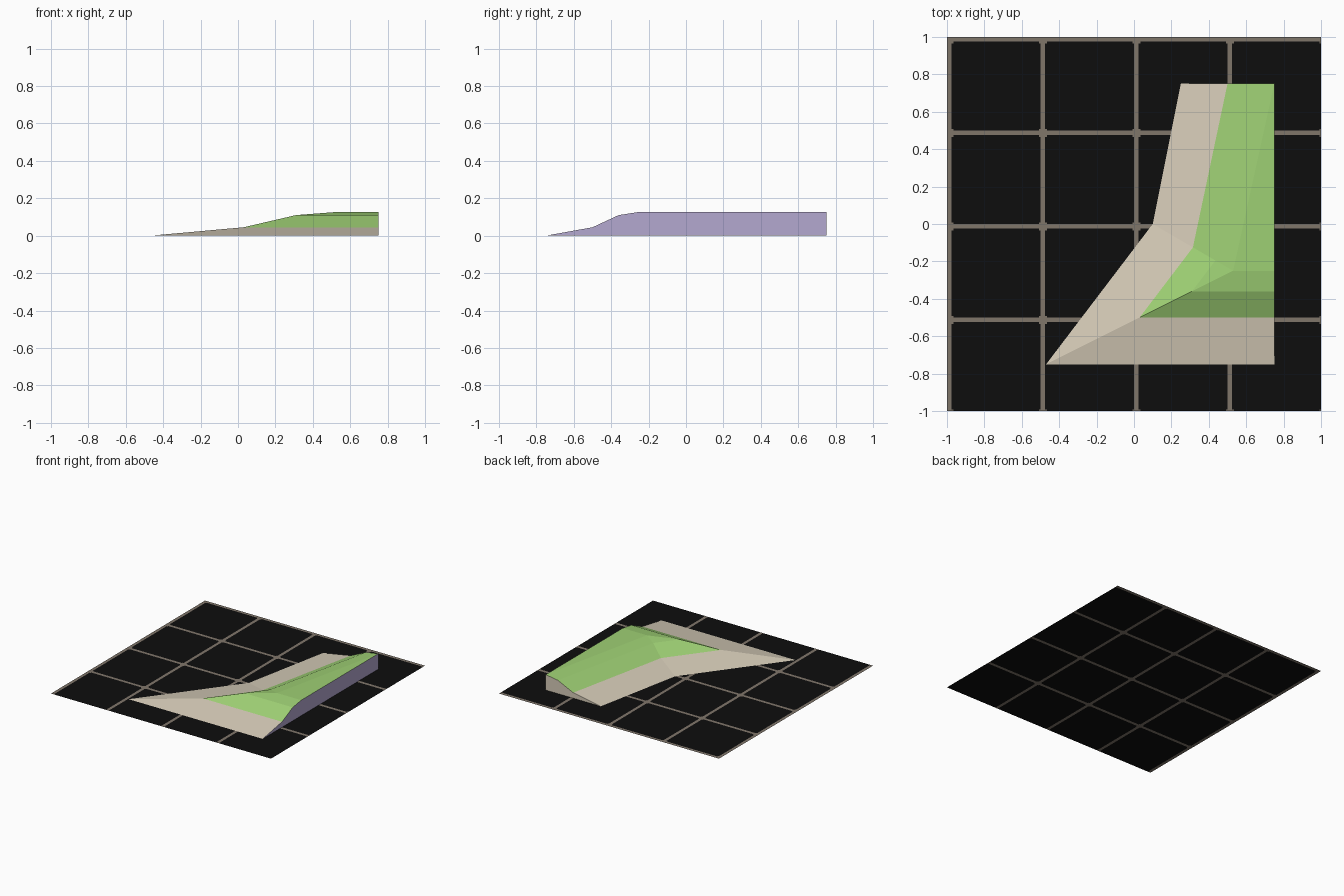
import bpy, bmesh

if "Cube" in bpy.data.objects:
    bpy.data.objects.remove(bpy.data.objects["Cube"])


def srgb(r, g, b):
    def lin(c):
        c /= 255
        return c / 12.92 if c <= 0.04045 else ((c + 0.055) / 1.055) ** 2.4
    return (lin(r), lin(g), lin(b), 1)


def material(name, rgb):
    m = bpy.data.materials.new(name)
    m.diffuse_color = srgb(*rgb)
    m.use_nodes = True
    m.node_tree.nodes["Principled BSDF"].inputs["Base Color"].default_value = m.diffuse_color
    return m


def finish(name, bm, mats):
    me = bpy.data.meshes.new(name)
    bm.to_mesh(me)
    bm.free()
    for m in mats:
        me.materials.append(m)
    ob = bpy.data.objects.new(name, me)
    bpy.context.collection.objects.link(ob)
    return ob


black = material("black_tile", (13, 13, 13))
grout = material("brown_grout", (128, 118, 106))
sand = material("sand", (214, 204, 184))
grass = material("grass_green", (158, 208, 116))
purple = material("cut_purple", (180, 168, 208))

# Tiled ground: one flat sheet, grout strips along two sides of every tile,
# with tiny grout squares at the tile corners
LINE, CORNER, TILE = 0.025, 0.009, 0.5
steps = [0, LINE, LINE + CORNER, TILE - CORNER]
cuts = [k * TILE + s for k in range(4) for s in steps] + [2.0]
bm = bmesh.new()
grid = [[bm.verts.new((-1 + u, 1 - v, 0)) for v in cuts] for u in cuts]
for i in range(len(cuts) - 1):
    for j in range(len(cuts) - 1):
        f = bm.faces.new((grid[i][j], grid[i][j + 1], grid[i + 1][j + 1], grid[i + 1][j]))
        a, b = i % 4, j % 4
        f.material_index = int(a == 0 or b == 0 or (a != 2 and b != 2))
finish("tiled_ground", bm, [black, grout])

# Hill: four slope lines running from the foot to the crest
feet = [(0.25, 0.75), (0.10, 0.0), (-0.47, -0.75), (0.75, -0.75)]
crest = [(0.75, 0.75), (0.53, -0.25), (0.53, -0.25), (0.75, -0.25)]
levels = [(0, 0), (0.5, 0.045), (0.78, 0.11), (1, 0.127)]   # run, height
bm = bmesh.new()
rings = [[bm.verts.new((p[0] + (q[0] - p[0]) * t, p[1] + (q[1] - p[1]) * t, z))
          for p, q in zip(feet, crest)] for t, z in levels]
for k in range(3):
    lo, hi = rings[k], rings[k + 1]
    for i in range(3):
        f = bm.faces.new((lo[i], lo[i + 1], hi[i + 1], hi[i]))
        f.material_index = int(k > 0)          # sand foot, grass above
top = rings[3]
bm.faces.new((top[0], top[1], top[3])).material_index = 1
# Cut walls at the right and the back
base = bm.verts.new((0.75, 0.75, 0))
bm.faces.new([rings[0][3], base, top[0]] + [rings[k][3] for k in (3, 2, 1)]).material_index = 2
bm.faces.new([base] + [r[0] for r in rings]).material_index = 0
bmesh.ops.remove_doubles(bm, verts=bm.verts, dist=0.0001)
finish("terraced_hill", bm, [sand, grass, purple])
